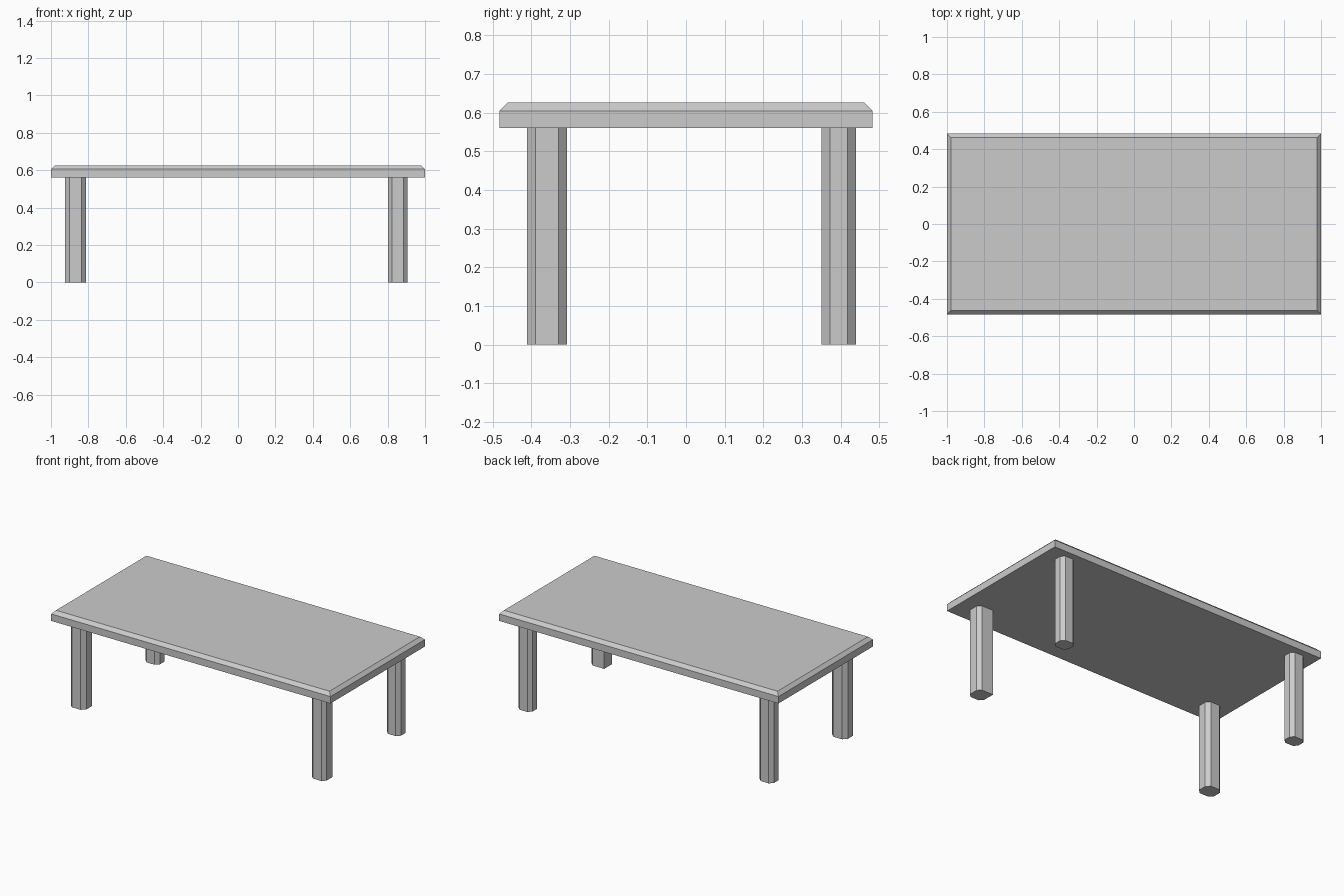
import bpy, bmesh

if "Cube" in bpy.data.objects:
    bpy.data.objects.remove(bpy.data.objects["Cube"])

grey = bpy.data.materials.new("light_grey")
grey.use_nodes = True
colour = (0.6, 0.6, 0.6, 1)
grey.diffuse_color = colour
grey.node_tree.nodes["Principled BSDF"].inputs["Base Color"].default_value = colour


def chamfered_box(name, low, high, chamfer, wants_chamfer):
    """Flat-faced box whose edges picked by wants_chamfer(edge midpoint, edge) are cut off."""
    bm = bmesh.new()
    bmesh.ops.create_cube(bm, size=1)
    for v in bm.verts:
        v.co = [lo + (c + 0.5) * (hi - lo) for c, lo, hi in zip(v.co, low, high)]
    middle = [(lo + hi) / 2 for lo, hi in zip(low, high)]
    edges = []
    for e in bm.edges:
        a, b = (v.co for v in e.verts)
        side = [s - m for s, m in zip((a + b) / 2, middle)]
        if wants_chamfer(side, abs(a.z - b.z) > 0.01):
            edges.append(e)
    bmesh.ops.bevel(bm, geom=edges, offset=chamfer, segments=1,
                    affect='EDGES', offset_type='OFFSET')
    bmesh.ops.recalc_face_normals(bm, faces=bm.faces)
    mesh = bpy.data.meshes.new(name)
    bm.to_mesh(mesh)
    bm.free()
    mesh.materials.append(grey)
    obj = bpy.data.objects.new(name, mesh)
    bpy.context.collection.objects.link(obj)
    return obj


# Tabletop with its upper rim chamfered
UNDERSIDE = 0.56
chamfered_box("tabletop", (-1, -0.483, UNDERSIDE), (1, 0.483, 0.626), 0.021,
              lambda side, upright: not upright and side[2] > 0)

# Eight-sided legs, each slightly different: x range, y range, chamfer
legs = {
    "front_right_leg": ((-0.926, -0.814), (-0.411, -0.308), 0.024),
    "front_left_leg": ((0.802, 0.906), (-0.411, -0.308), 0.022),
    "back_right_leg": ((-0.922, -0.82), (0.35, 0.44), 0.022),
    "back_left_leg": ((0.806, 0.906), (0.35, 0.44), 0.022),
}
for name, (xs, ys, cut) in legs.items():
    # The front left leg keeps its inner corner square
    square = name == "front_left_leg"
    chamfered_box(name, (xs[0], ys[0], 0), (xs[1], ys[1], UNDERSIDE), cut,
                  lambda side, upright: upright and not (square and side[0] < 0 < side[1]))
